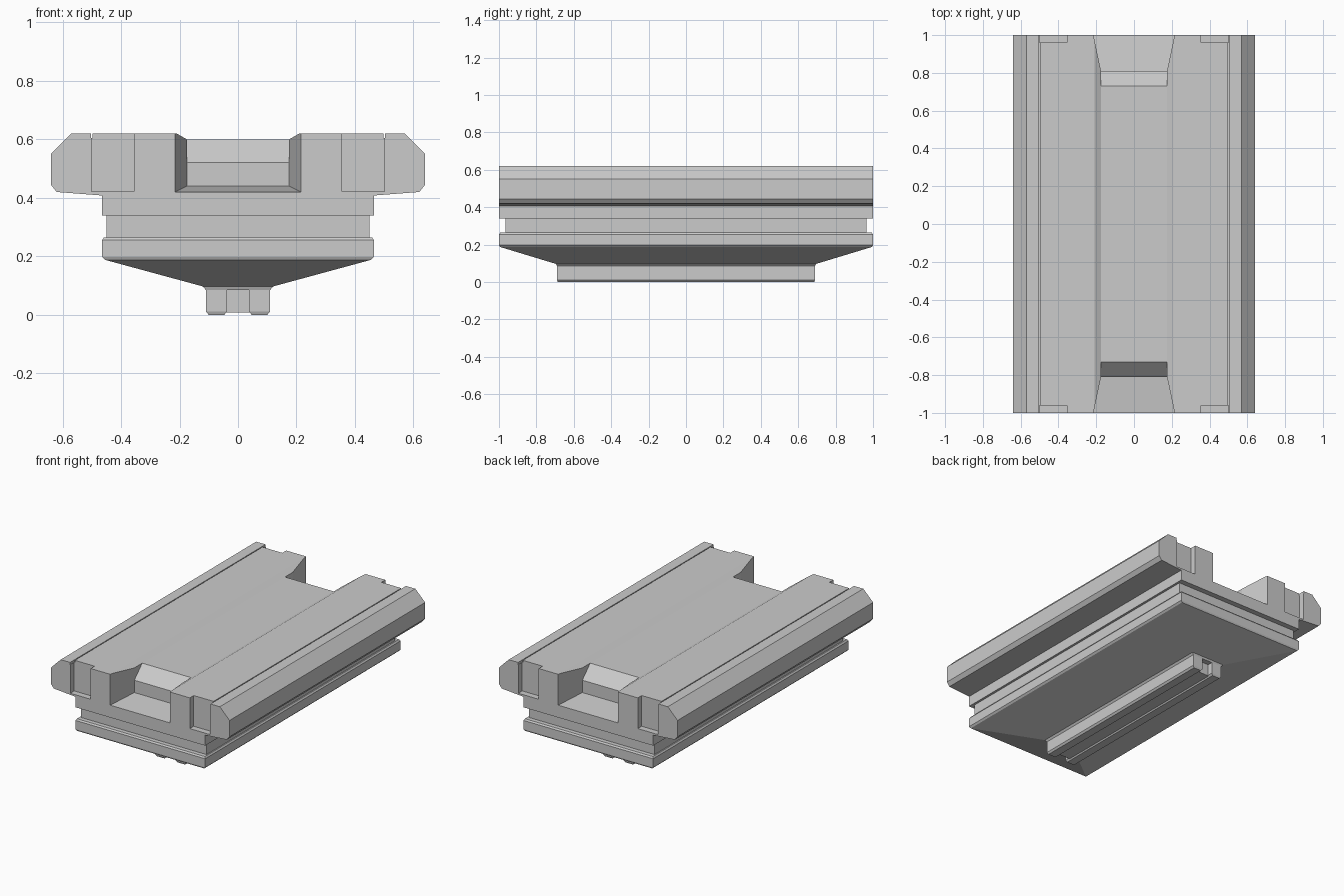
import bpy, bmesh

if "Cube" in bpy.data.objects:
    bpy.data.objects.remove(bpy.data.objects["Cube"])


def make_object(name, bm):
    bmesh.ops.recalc_face_normals(bm, faces=bm.faces)
    mesh = bpy.data.meshes.new(name)
    bm.to_mesh(mesh)
    bm.free()
    obj = bpy.data.objects.new(name, mesh)
    bpy.context.collection.objects.link(obj)
    return obj


def extrude(name, points, direction):
    """Close a polygon of 3D points and sweep it along a direction."""
    bm = bmesh.new()
    face = bm.faces.new([bm.verts.new(p) for p in points])
    res = bmesh.ops.extrude_face_region(bm, geom=[face], use_keep_orig=True)
    verts = [v for v in res["geom"] if isinstance(v, bmesh.types.BMVert)]
    bmesh.ops.translate(bm, verts=verts, vec=direction)
    return make_object(name, bm)


def stack(name, levels, cx=0.0):
    """Loft rectangles given as (half width, half length, height)."""
    bm = bmesh.new()
    rings = []
    for hx, hy, z in levels:
        rings.append([bm.verts.new((cx + sx * hx, sy * hy, z))
                      for sx, sy in ((-1, -1), (1, -1), (1, 1), (-1, 1))])
    for a, b in zip(rings, rings[1:]):
        for i in range(4):
            j = (i + 1) % 4
            bm.faces.new((a[i], a[j], b[j], b[i]))
    bm.faces.new(rings[0][::-1])
    bm.faces.new(rings[-1])
    return make_object(name, bm)


def cut(target, cutter):
    mod = target.modifiers.new("cut", "BOOLEAN")
    mod.operation = "DIFFERENCE"
    mod.solver = "EXACT"
    mod.object = cutter
    bpy.context.view_layer.objects.active = target
    bpy.ops.object.modifier_apply(modifier=mod.name)
    bpy.data.objects.remove(cutter)


# Deck: mirrored cross-section with shallow centre trough and seam grooves
half = [(0.175, 0.60), (0.21, 0.62), (0.497, 0.62), (0.497, 0.605),
        (0.503, 0.605), (0.503, 0.62), (0.57, 0.62), (0.64, 0.55),
        (0.64, 0.445), (0.62, 0.42), (0.465, 0.408), (0.465, 0.34)]
profile = half + [(-x, z) for x, z in reversed(half)]
deck = extrude("deck", [(x, -1, z) for x, z in profile], (0, 2, 0))

for s in (-1, 1):
    # End pit: flared in plan, sloping floor, bevelled inner wall
    bm = bmesh.new()
    sections = [(0.217, 1.01, 0.419), (0.175, 0.81, 0.44),
                (0.175, 0.77, 0.56), (0.175, 0.71, 0.62)]
    sections = [(0.217, 1.01, 0.419), (0.175, 0.81, 0.44),
                (0.175, 0.81, 0.52), (0.175, 0.71, 0.62)]
    low = [[bm.verts.new((sx * x, s * y, z)) for x, y, z in sections]
           for sx in (-1, 1)]
    top = [[bm.verts.new((sx * x, s * y, 0.7)) for x, y in
            ((0.217, 1.01), (0.175, 0.81), (0.175, 0.71))] for sx in (-1, 1)]
    for l, t in zip(low, top):
        bm.faces.new((l[0], l[1], l[2], t[1], t[0]))
        bm.faces.new((l[2], l[3], t[2], t[1]))
    (a, b), (c, d) = low, top
    a, b = low
    c, d = top
    for i in range(3):
        bm.faces.new((a[i], a[i + 1], b[i + 1], b[i]))
    bm.faces.new((a[3], c[2], d[2], b[3]))
    bm.faces.new((a[0], b[0], d[0], c[0]))
    for i in range(2):
        bm.faces.new((c[i], c[i + 1], d[i + 1], d[i]))
    cut(deck, make_object("pit_cutter", bm))

    # Corner notches
    for sx in (-1, 1):
        pts = [(sx * x, s * 0.96, z) for x, z in
               ((0.355, 0.421), (0.501, 0.421), (0.501, 0.7), (0.355, 0.7))]
        cut(deck, extrude("notch_cutter", pts, (0, s * 0.1, 0)))

# Base: neck groove, lower band and hull-like taper
stack("base", [(0.11, 0.69, 0.085), (0.12, 0.695, 0.097), (0.455, 0.995, 0.188),
               (0.465, 1.0, 0.198), (0.465, 1.0, 0.255), (0.458, 0.993, 0.265),
               (0.45, 0.965, 0.265), (0.45, 0.965, 0.345)])

# Keel: two side rails around a slightly recessed centre web
for side, s in (("left", -1), ("right", 1)):
    stack("keel_rail_" + side, [(0.027, 0.685, 0.0), (0.0365, 0.69, 0.012),
                                (0.0365, 0.69, 0.1)], s * 0.0735)
stack("keel_web", [(0.05, 0.655, 0.008), (0.037, 0.655, 0.1)])
